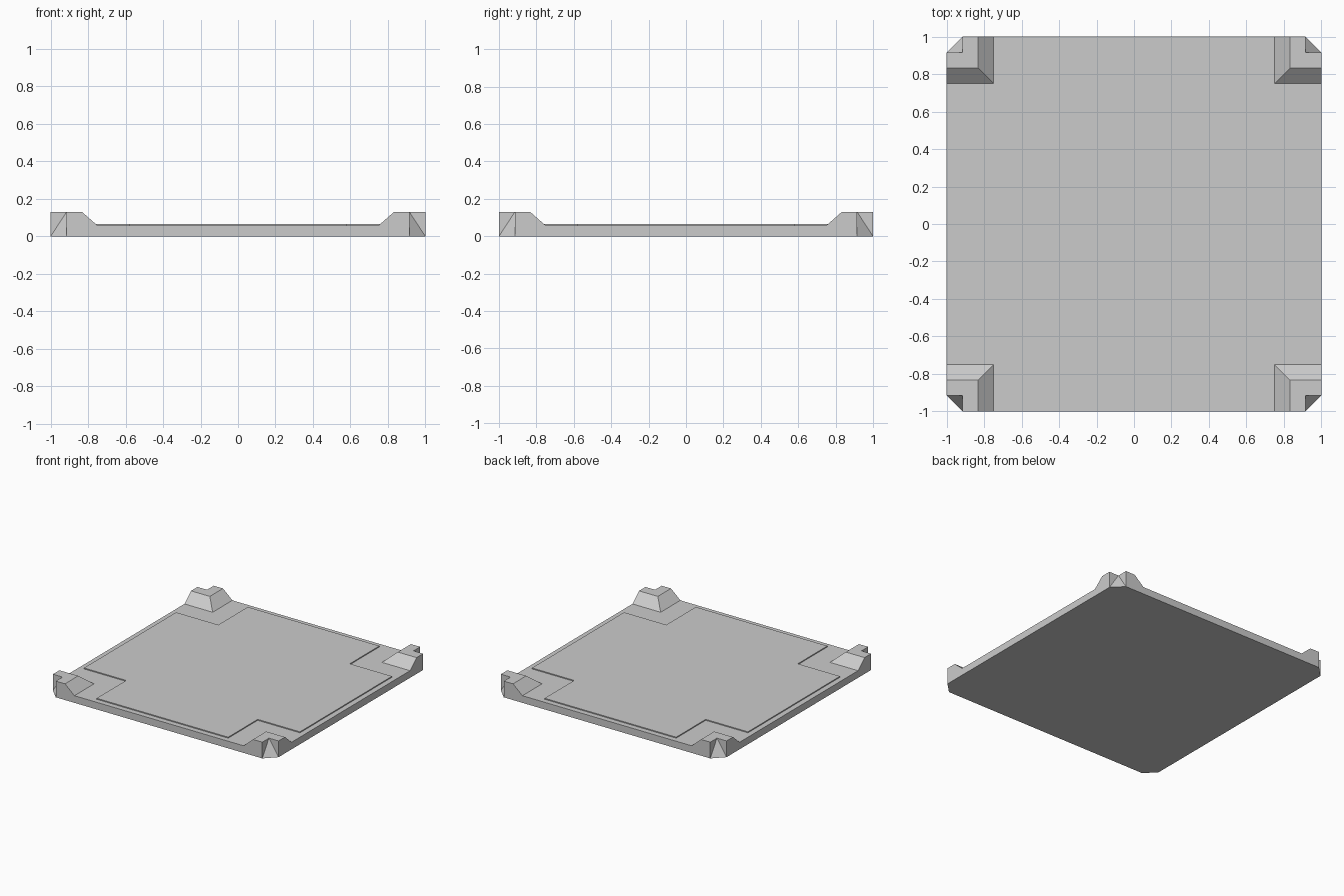
import bpy, bmesh

if "Cube" in bpy.data.objects:
    bpy.data.objects.remove(bpy.data.objects["Cube"])

EDGE, PANEL, ARM = 1.0, 0.957, 0.583        # plate edge, raised panel reach, panel notch
FOOT, CREST, CUT = 0.75, 0.833, 0.915       # corner block: slope foot, slope crest, corner cut
PLATE_Z, PANEL_Z, TOP_Z = 0.057, 0.065, 0.13

bm = bmesh.new()


def face(pts, sx, sy):
    bm.faces.new([bm.verts.new((x * sx, y * sy, z)) for x, y, z in pts])


def flat(pts, z):
    return [(x, y, z) for x, y in pts]


def swapped(pts):
    return [(y, x, z) for x, y, z in pts]


def quarter(sx, sy):
    E, P, A, F, C, K = EDGE, PANEL, ARM, FOOT, CREST, CUT
    # underside with clipped corner
    face(flat([(0, 0), (E, 0), (E, K), (K, E), (0, E)], 0), sx, sy)
    # plate rim around the raised panel
    face(flat([(P, 0), (E, 0), (E, F), (F, F), (F, E), (0, E),
               (0, P), (A, P), (A, A), (P, A)], PLATE_Z), sx, sy)
    # raised cross-shaped panel and its step
    outline = [(P, 0), (P, A), (A, A), (A, P), (0, P)]
    face(flat([(0, 0)] + outline, PANEL_Z), sx, sy)
    for a, b in zip(outline, outline[1:]):
        face([(*a, PLATE_Z), (*b, PLATE_Z), (*b, PANEL_Z), (*a, PANEL_Z)], sx, sy)
    # corner block top
    face(flat([(C, C), (E, C), (E, K), (K, K), (K, E), (C, E)], TOP_Z), sx, sy)
    # sloped corner facet
    face([(K, E, 0), (E, K, 0), (K, K, TOP_Z)], sx, sy)
    # outer wall, inner slope and notch side, on both sides of the diagonal
    for pts in (
        [(E, 0, 0), (E, K, 0), (E, K, TOP_Z), (E, C, TOP_Z), (E, F, PLATE_Z), (E, 0, PLATE_Z)],
        [(F, F, PLATE_Z), (E, F, PLATE_Z), (E, C, TOP_Z), (C, C, TOP_Z)],
        [(E, K, 0), (E, K, TOP_Z), (K, K, TOP_Z)],
    ):
        face(pts, sx, sy)
        face(swapped(pts), sx, sy)


for sx in (1, -1):
    for sy in (1, -1):
        quarter(sx, sy)

# weld the quarters and merge coplanar seams
bmesh.ops.remove_doubles(bm, verts=bm.verts[:], dist=0.0005)
bmesh.ops.recalc_face_normals(bm, faces=bm.faces[:])
bmesh.ops.dissolve_limit(bm, angle_limit=0.01, verts=bm.verts[:], edges=bm.edges[:])

mesh = bpy.data.meshes.new("base_tray")
bm.to_mesh(mesh)
bm.free()
bpy.context.collection.objects.link(bpy.data.objects.new("base_tray", mesh))
